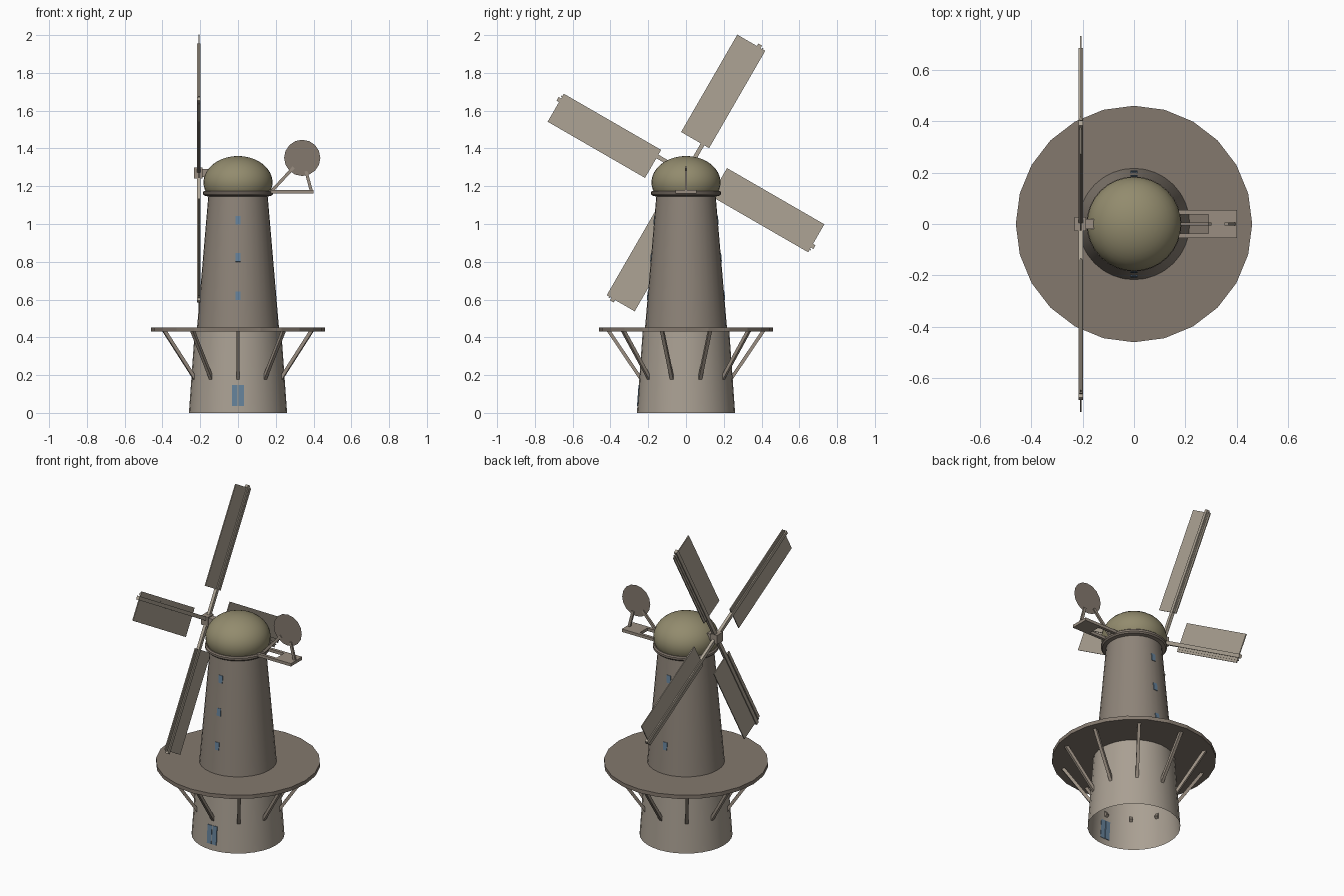
import bpy, bmesh
from math import sin, cos, pi, radians
from mathutils import Vector, Matrix

if "Cube" in bpy.data.objects:
    bpy.data.objects.remove(bpy.data.objects["Cube"])

def mat(name, r, g, b):
    m = bpy.data.materials.new(name)
    m.diffuse_color = (r, g, b, 1)
    m.use_nodes = True
    m.node_tree.nodes["Principled BSDF"].inputs["Base Color"].default_value = m.diffuse_color
    return m

STONE = mat("pale_stone", .40, .35, .29)
BRICK = mat("brown_wall", .27, .23, .19)
WOOD = mat("deck_wood", .23, .19, .155)
BEAM = mat("beam_wood", .32, .27, .22)
THATCH = mat("dome_cover", .29, .26, .155)
SAIL = mat("sail_cloth", .42, .37, .30)
BLUE = mat("window_blue", .13, .22, .32)

def finish(name, bm, material, smooth=False):
    me = bpy.data.meshes.new(name)
    bm.to_mesh(me)
    bm.free()
    me.materials.append(material)
    ob = bpy.data.objects.new(name, me)
    bpy.context.collection.objects.link(ob)
    if smooth:
        bpy.ops.object.select_all(action='DESELECT')
        ob.select_set(True)
        bpy.context.view_layer.objects.active = ob
        bpy.ops.object.shade_smooth_by_angle(angle=radians(35))
    return ob

def lathe(name, profile, n, material, smooth=True):
    bm = bmesh.new()
    vs = [bm.verts.new((r, 0, z)) for r, z in profile]
    es = [bm.edges.new(p) for p in zip(vs, vs[1:])]
    bmesh.ops.spin(bm, geom=vs + es, cent=(0, 0, 0), axis=(0, 0, 1),
                   angle=2 * pi, steps=n, use_duplicate=False)
    bmesh.ops.remove_doubles(bm, verts=bm.verts, dist=1e-4)
    bmesh.ops.recalc_face_normals(bm, faces=bm.faces)
    return finish(name, bm, material, smooth)

def add_box(bm, lo, hi, m=Matrix()):
    lo, hi = Vector(lo), Vector(hi)
    t = m @ Matrix.Translation((lo + hi) / 2) @ Matrix.Diagonal((*(hi - lo), 1))
    bmesh.ops.create_cube(bm, size=1, matrix=t)

def boxes(name, material, *spans):
    bm = bmesh.new()
    for lo, hi in spans:
        add_box(bm, lo, hi)
    return finish(name, bm, material)

def add_bar(bm, a, b, w, d):
    a, b = Vector(a), Vector(b)
    m = Matrix.Translation(a) @ (b - a).to_track_quat('Z', 'Y').to_matrix().to_4x4()
    add_box(bm, (-w / 2, -d / 2, 0), (w / 2, d / 2, (b - a).length), m)

# Tower walls (open underneath)
lathe("tower_base", [(.26, 0), (.229, .435)], 32, STONE)
lathe("tower_upper", [(.217, .45), (.157, 1.15)], 32, BRICK)

# Gallery deck and its ten braces
lathe("gallery_deck", [(0, .43), (.46, .43), (.46, .453), (0, .453)], 24, WOOD, False)
bm = bmesh.new()
for i in range(10):
    a = -pi / 2 + i * pi / 5
    add_bar(bm, (.235 * cos(a), .235 * sin(a), .175),
            (.41 * cos(a), .41 * sin(a), .435), .018, .018)
finish("gallery_braces", bm, BEAM)

# Collar and rounded cap
lathe("cap_collar", [(.155, 1.145), (.178, 1.15), (.185, 1.158),
                     (.185, 1.17), (.178, 1.176), (.155, 1.176)], 32, WOOD)
dome = [(.183 * cos(t), 1.22 + .14 * sin(t))
        for t in (radians(-25 + 115 * i / 12) for i in range(12))]
lathe("cap_dome", dome + [(0, 1.36)], 32, THATCH)

# Windows front and back, following the wall slope, and the double door
bm = bmesh.new()
for z in (.62, .823, 1.02):
    r = .217 - .0857 * (z - .45)
    for s in (-1, 1):
        m = Matrix.Translation((0, s * r, z)) @ Matrix.Rotation(s * .0855, 4, 'X')
        add_box(bm, (-.013, -.003, -.023), (.013, .003, .023), m)
finish("windows", bm, BLUE)
bm = bmesh.new()
m = Matrix.Translation((0, -.2525, .092)) @ Matrix.Rotation(-.071, 4, 'X')
for s in (-1, 1):
    add_box(bm, (s * .017 - .015, -.003, -.056), (s * .017 + .015, .004, .056), m)
finish("double_door", bm, BLUE)

# Hub, axle and four sails turning in the plane x = -0.207
HUB = Vector((-.207, 0, 1.27))
boxes("sail_hub", BEAM, ((-.232, -.028, 1.242), (-.187, .028, 1.298)))
boxes("sail_axle", BEAM, ((-.19, -.02, 1.25), (-.14, .02, 1.29)))
cloth, spars = bmesh.new(), bmesh.new()
for i in range(4):
    # local y runs along the sail, local z across it
    m = Matrix.Translation(HUB) @ Matrix.Rotation(radians(60 + 90 * i), 4, 'X')
    add_box(cloth, (-.003, .175, -.04), (.003, .77, .131), m)
    add_box(spars, (-.009, 0, -.011), (.009, .785, .011), m)
    add_box(spars, (-.006, .175, -.026), (.006, .775, -.019), m)
finish("sail_panels", cloth, SAIL)
finish("sail_spars", spars, SAIL)

# Tail frame: two arms and an end board
boxes("tail_frame", BEAM,
      ((.14, -.055, 1.162), (.40, -.037, 1.18)),
      ((.14, .037, 1.162), (.40, .055, 1.18)),
      ((.29, -.037, 1.162), (.40, .037, 1.18)))

# Tail struts and thin round vane
bm = bmesh.new()
add_bar(bm, (.165, 0, 1.16), (.295, 0, 1.30), .012, .016)
add_bar(bm, (.388, 0, 1.175), (.36, 0, 1.28), .012, .016)
finish("vane_struts", bm, BEAM)
bm = bmesh.new()
bmesh.ops.create_circle(bm, cap_ends=True, segments=16, radius=.096,
                        matrix=Matrix.Translation((.34, 0, 1.35)) @ Matrix.Rotation(pi / 2, 4, 'X'))
finish("tail_vane", bm, WOOD)
